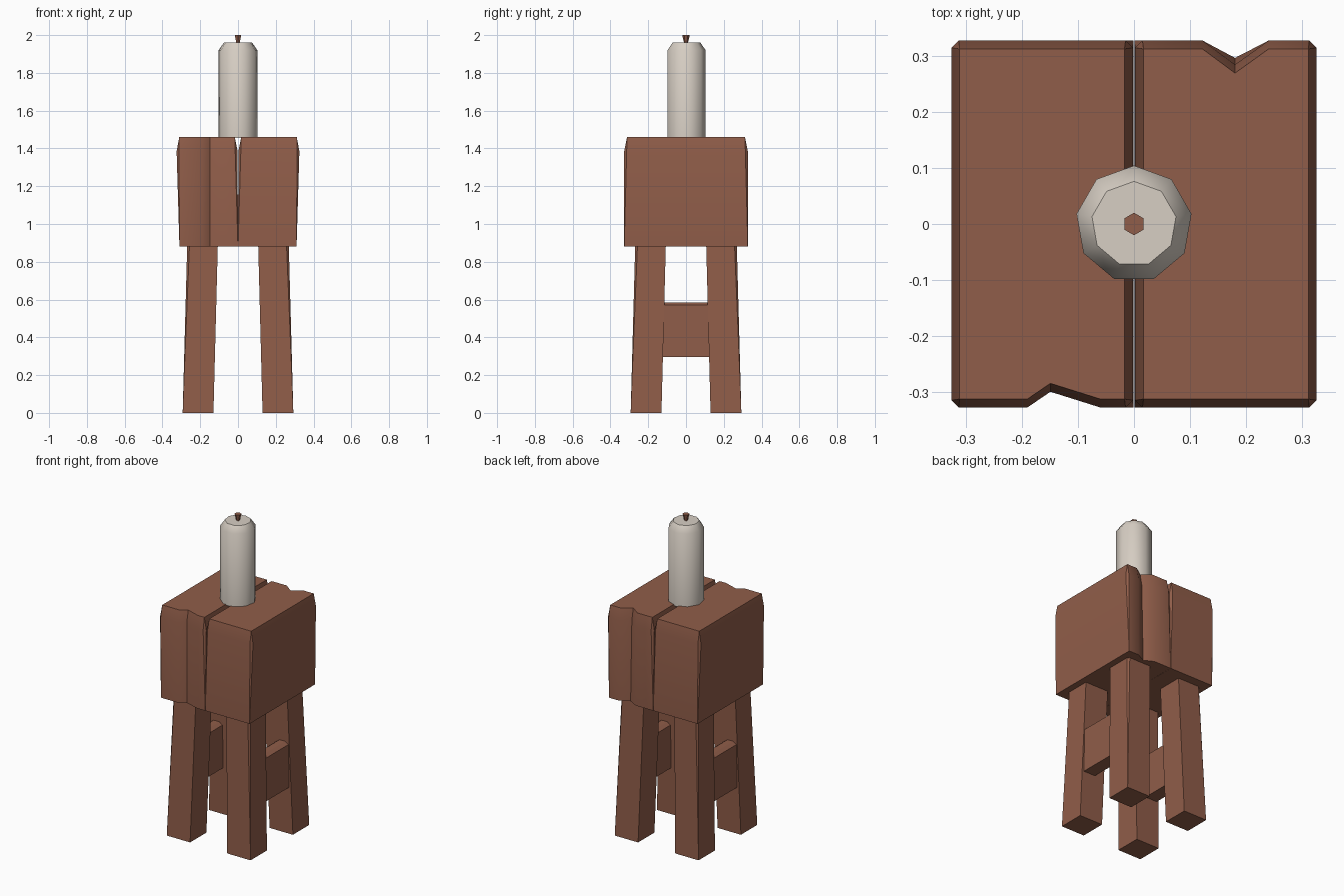
import bpy, bmesh, math

if "Cube" in bpy.data.objects:
    bpy.data.objects.remove(bpy.data.objects["Cube"])


def material(name, rgb):
    m = bpy.data.materials.new(name)
    m.diffuse_color = (*rgb, 1)
    m.use_nodes = True
    m.node_tree.nodes["Principled BSDF"].inputs["Base Color"].default_value = m.diffuse_color
    return m


WOOD = material("reddish_wood", (0.28, 0.11, 0.067))
WAX = material("pale_wax", (0.68, 0.62, 0.55))


def loft(name, rings, mat, smooth=None):
    """Skin a stack of equal-sized rings and cap both ends."""
    bm = bmesh.new()
    loops = [[bm.verts.new(p) for p in ring] for ring in rings]
    n = len(loops[0])
    for a, b in zip(loops, loops[1:]):
        for i in range(n):
            j = (i + 1) % n
            bm.faces.new((a[i], a[j], b[j], b[i]))
    bm.faces.new(loops[0][::-1])
    bm.faces.new(loops[-1])
    bmesh.ops.remove_doubles(bm, verts=bm.verts, dist=0.00005)
    bmesh.ops.recalc_face_normals(bm, faces=bm.faces)
    me = bpy.data.meshes.new(name)
    bm.to_mesh(me)
    bm.free()
    me.materials.append(mat)
    ob = bpy.data.objects.new(name, me)
    bpy.context.collection.objects.link(ob)
    if smooth:
        bpy.ops.object.select_all(action='DESELECT')
        ob.select_set(True)
        bpy.context.view_layer.objects.active = ob
        bpy.ops.object.shade_smooth_by_angle(angle=math.radians(smooth))
    return ob


def seat_plank(name, s, notch, depths):
    """Half of the seat; s = -1 turns it half way round."""
    levels = [(0.88, -0.31, -0.0005, 0.327, 0.0),
              (1.385, -0.325, -0.002, 0.327, 0.013),
              (1.46, -0.311, -0.017, 0.312, 0.0)]
    rings = []
    for (z, x0, x1, y, c), d in zip(levels, depths):
        pts = [(x0, -y + c), (x0 + c, -y),
               (notch[0], -y), (notch[1], -y + d), (notch[2], -y),
               (x1 - c, -y), (x1, -y + c), (x1, y - c),
               (x1 - c, y), (x0 + c, y), (x0, y - c)]
        rings.append([(s * px, s * py, z) for px, py in pts])
    loft(name, rings, WOOD, 40)


# Seat: two split planks, each with a notch at one end
seat_plank("seat_plank_left", 1, (-0.19, -0.149, -0.06), (0.028, 0.028, 0.028))
seat_plank("seat_plank_right", -1, (-0.24, -0.18, -0.122), (0.031, 0.043, 0.043))

# Splayed legs with the outer corner shaved towards the top
for sx, side in ((-1, "left"), (1, "right")):
    for sy, end in ((-1, "front"), (1, "back")):
        rings = []
        for z, a, b, c in ((0, 0.13, 0.293, 0), (0.885, 0.107, 0.269, 0.012)):
            pts = [(a, a), (b, a), (b, b - c), (b - c, b), (a, b)]
            rings.append([(sx * x, sy * y, z) for x, y in pts])
        loft(f"leg_{end}_{side}", rings, WOOD)

    # Side stretcher with eased upper edges
    profile = [(0.189, 0.297), (0.272, 0.297), (0.272, 0.57),
               (0.25, 0.585), (0.211, 0.585), (0.189, 0.57)]
    loft(f"stretcher_{side}",
         [[(sx * x, y, z) for x, z in profile] for y in (-0.13, 0.13)], WOOD)


def turned(name, sides, profile, mat, smooth=None):
    """Upright round part from (radius, height) pairs, one corner at the back."""
    rings = []
    for r, z in profile:
        angles = [math.pi / 2 + math.tau * i / sides for i in range(sides)]
        rings.append([(r * math.cos(t), r * math.sin(t), z) for t in angles])
    loft(name, rings, mat, smooth)


# Candle and wick
turned("candle", 9, [(0.104, 1.455), (0.104, 1.92), (0.076, 1.96)], WAX, 45)
turned("wick", 6, [(0.009, 1.955), (0.02, 2.0)], WOOD)
